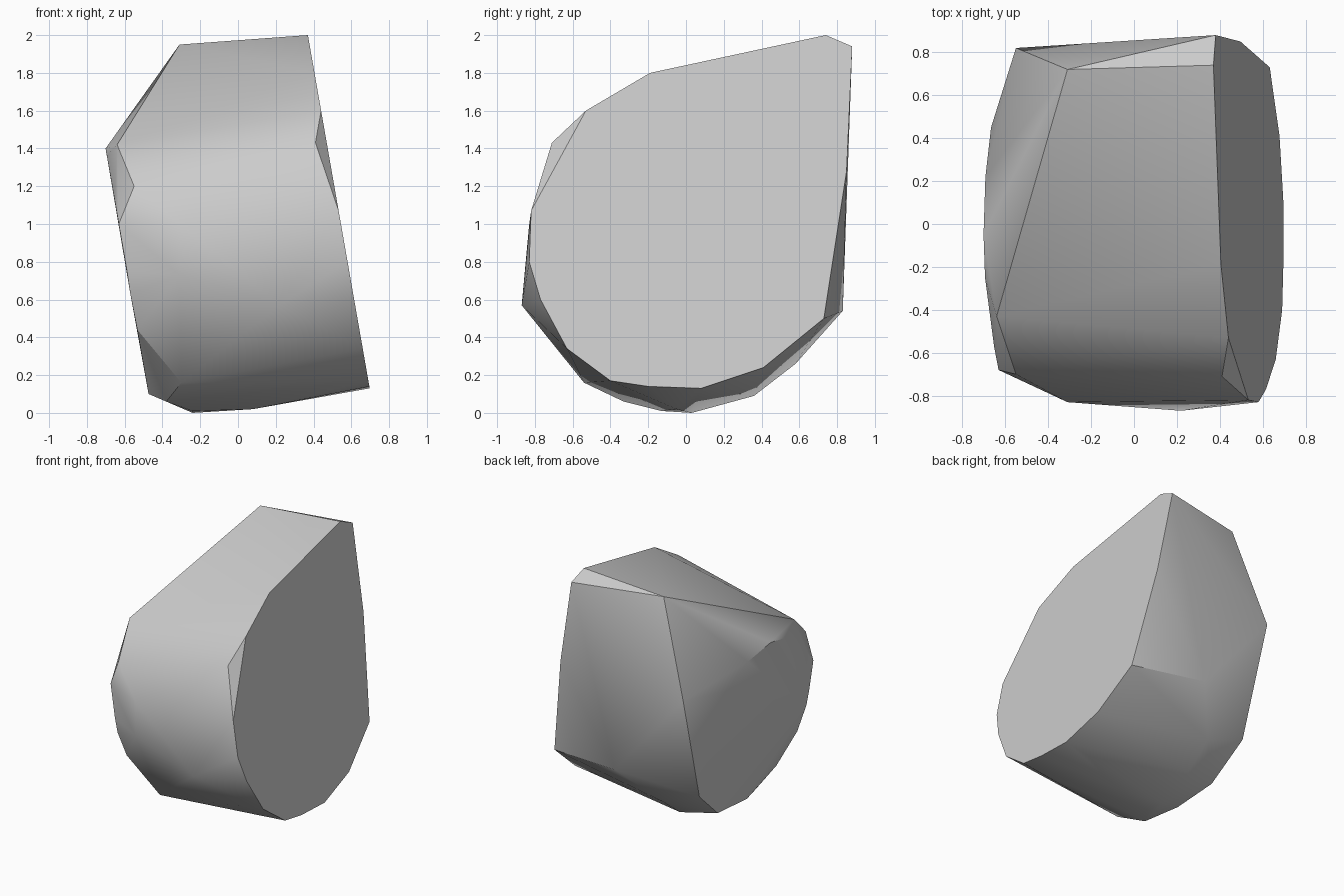
import bpy
import bmesh

# Remove the default object
cube = bpy.data.objects.get("Cube")
if cube:
    bpy.data.objects.remove(cube, do_unlink=True)

# Single stone colour
stone = bpy.data.materials.new("stone_grey")
stone.use_nodes = True
colour = (0.6, 0.6, 0.6, 1)
stone.diffuse_color = colour
stone.node_tree.nodes["Principled BSDF"].inputs["Base Color"].default_value = colour

LEAN = 0.175  # both flat cut sides lean by this much per unit of height


def flat_side(offset, outline):
    """Place a (y, z) outline on a leaning side plane."""
    return [(offset - LEAN * z, y, z) for y, z in outline]


# Large drop-shaped cut side, pointed at the upper back
drop_side = flat_side(0.72, [
    (.74, 2), (.88, 1.94), (.85, 1.28), (.73, .5), (.41, .24), (.08, .13),
    (-.2, .14), (-.4, .17), (-.63, .34), (-.77, .6), (-.83, .8), (-.82, 1.07),
    (-.53, 1.6), (-.19, 1.8)])

# Smaller rounded cut side
round_side = flat_side(-0.456, [
    (-.05, 1.4), (.22, 1.35), (.45, 1.2), (.58, .38), (.29, .13), (-.08, .1),
    (-.41, .24), (-.62, .44), (-.69, .75), (-.68, 1), (-.57, 1.12),
    (-.25, 1.36)])

# Chipped corners between the two sides
ridge = [(-.31, .72, 1.95), (-.64, -.43, 1.42), (.41, -.71, 1.43),
         (-.55, -.7, 1.2)]
front = [(.22, -.87, .57), (-.31, -.83, .73), (-.31, -.83, 1),
         (-.57, -.68, .63)]
back = [(-.55, .82, 1.23), (.04, .83, .54)]
base = [(-.24, .03, 0), (-.24, -.13, .01), (-.38, -.33, .06),
        (-.3, -.54, .16), (-.2, .36, .09), (-.2, .58, .26), (.08, -.05, .02)]

# Wrap the corners into one faceted boulder
bm = bmesh.new()
for point in drop_side + round_side + ridge + front + back + base:
    bm.verts.new(point)
hull = bmesh.ops.convex_hull(bm, input=bm.verts)
loose = [v for v in bm.verts if not v.link_faces]
bmesh.ops.delete(bm, geom=loose, context="VERTS")
bmesh.ops.recalc_face_normals(bm, faces=bm.faces)

mesh = bpy.data.meshes.new("boulder")
bm.to_mesh(mesh)
bm.free()
mesh.materials.append(stone)
boulder = bpy.data.objects.new("boulder", mesh)
bpy.context.collection.objects.link(boulder)

# Soft shading across shallow facets, crisp cut edges
bpy.ops.object.select_all(action="DESELECT")
boulder.select_set(True)
bpy.context.view_layer.objects.active = boulder
bpy.ops.object.shade_smooth_by_angle(angle=0.52)
